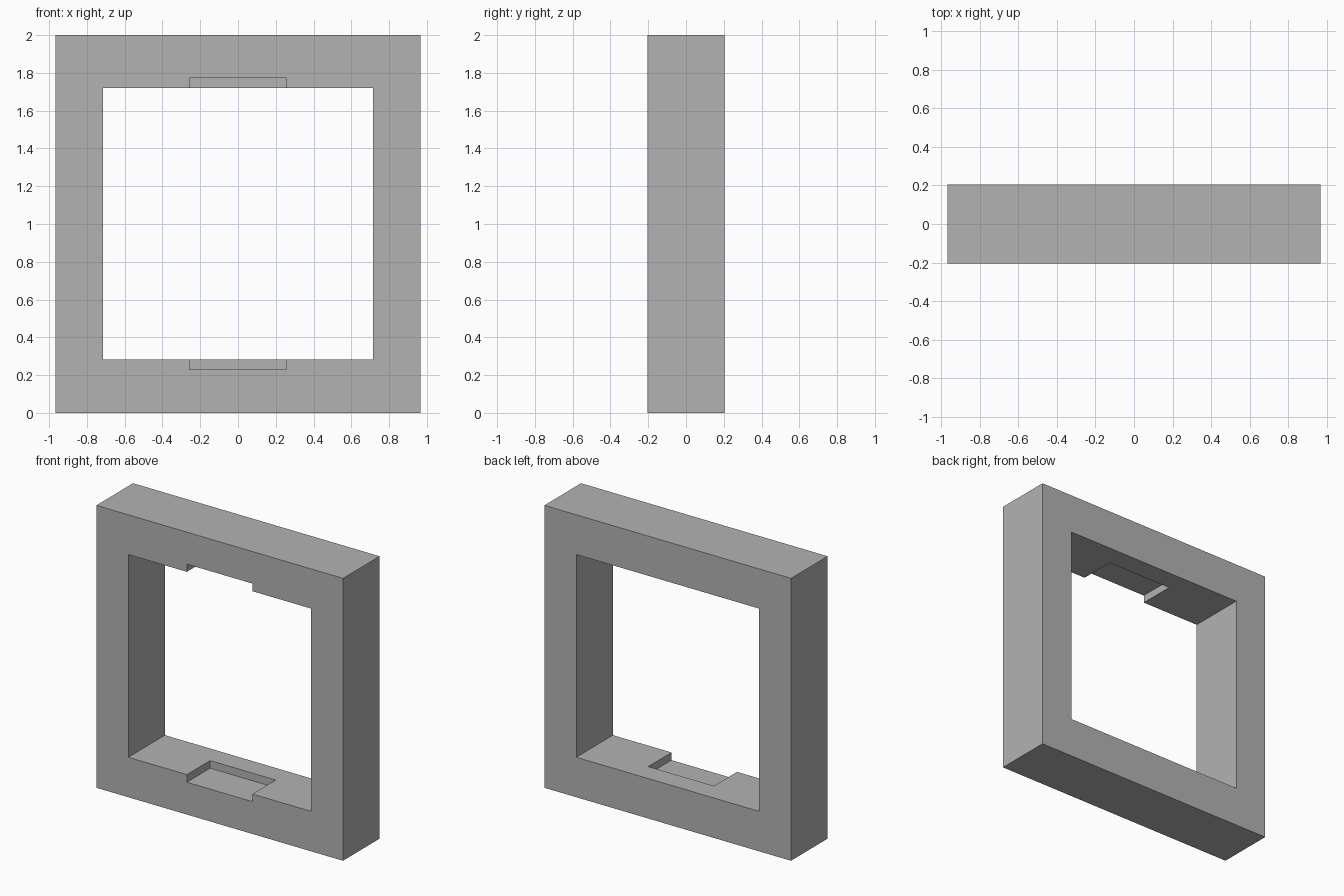
import bpy

cube = bpy.data.objects.get("Cube")
if cube:
    bpy.data.objects.remove(cube, do_unlink=True)

grey = bpy.data.materials.new("plain_grey")
grey.use_nodes = True
COLOUR = (0.45, 0.45, 0.45, 1.0)
grey.diffuse_color = COLOUR
for node in grey.node_tree.nodes:
    if node.type == 'BSDF_PRINCIPLED':
        node.inputs["Base Color"].default_value = COLOUR


def box(name, low, high):
    """Box between two opposite corners."""
    centre = [(a + b) / 2 for a, b in zip(low, high)]
    bpy.ops.mesh.primitive_cube_add(size=1, location=centre)
    obj = bpy.context.object
    obj.name = name
    obj.scale = [b - a for a, b in zip(low, high)]
    bpy.ops.object.transform_apply(location=True, rotation=False, scale=True)
    obj.data.materials.append(grey)
    return obj


def cut(target, cutter):
    """Subtract the cutter from the target and remove it."""
    cutter.hide_render = True
    mod = target.modifiers.new("cut", 'BOOLEAN')
    mod.operation = 'DIFFERENCE'
    mod.solver = 'EXACT'
    mod.object = cutter
    bpy.context.view_layer.objects.active = target
    bpy.ops.object.modifier_apply(modifier=mod.name)
    bpy.data.objects.remove(cutter, do_unlink=True)


# Square frame block
half_depth = 0.205
frame = box("frame", (-0.966, -half_depth, 0), (0.966, half_depth, 2))

# Through opening
cut(frame, box("opening_cutter", (-0.716, -0.4, 0.283), (0.716, 0.4, 1.719)))

# Shallow notches in sill and head, open to the front and stopped before the back
cut(frame, box("notch_cutter", (-0.257, -0.4, 0.229), (0.257, 0.055, 1.773)))
